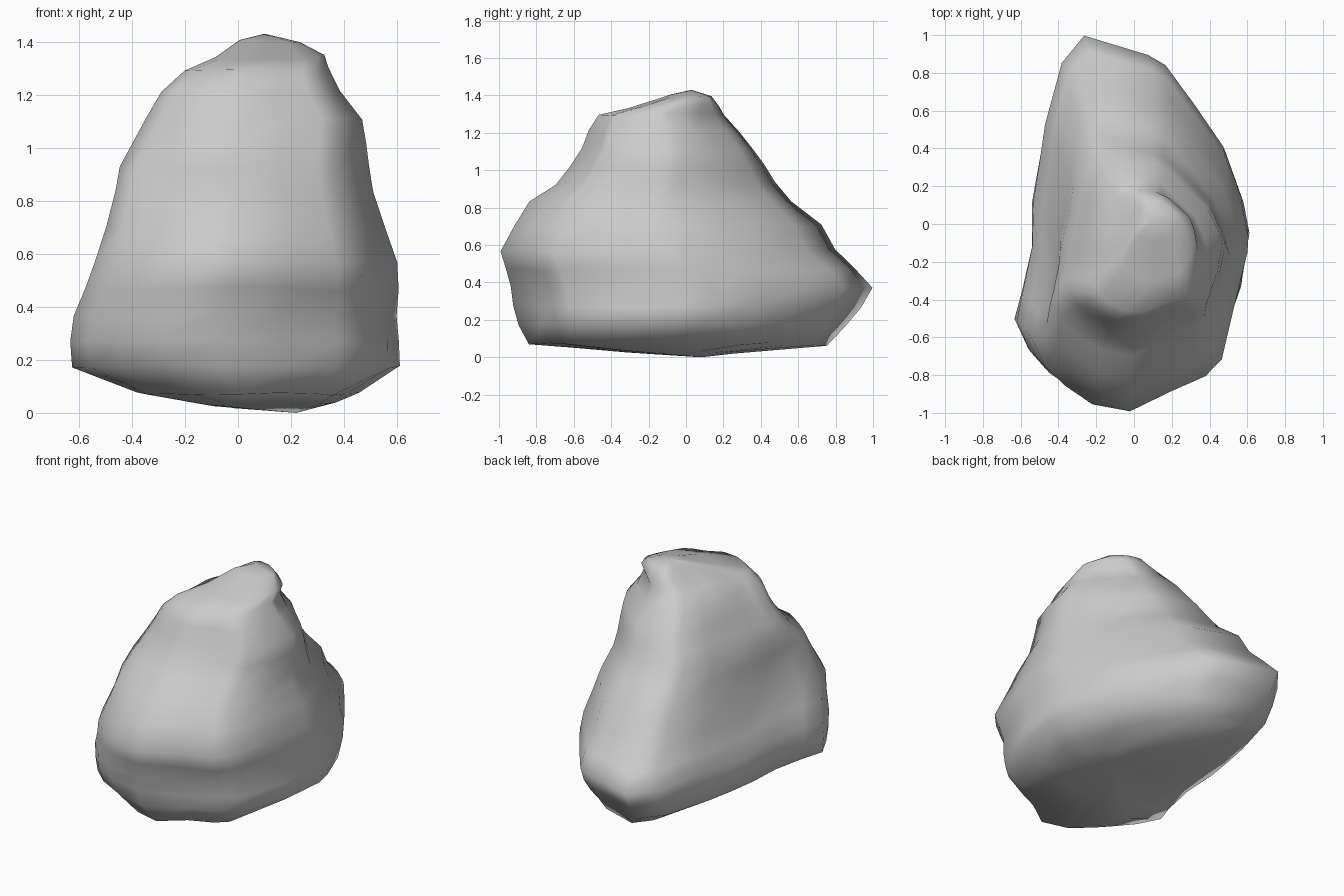
import bpy, bmesh
from mathutils import Vector, noise

cube = bpy.data.objects.get("Cube")
if cube:
    bpy.data.objects.remove(cube, do_unlink=True)

# Grey stone material
stone = bpy.data.materials.new("grey stone")
stone.use_nodes = True
grey = (0.6, 0.6, 0.6, 1)
stone.diffuse_color = grey
stone.node_tree.nodes["Principled BSDF"].inputs["Base Color"].default_value = grey

# Plan outline of the boulder, counter-clockwise from the back tip
outline = [(-.27, 1), (-.4, .86), (-.49, .52), (-.52, .3), (-.55, .1), (-.56, -.15),
           (-.6, -.4), (-.64, -.56), (-.57, -.72), (-.46, -.83), (-.29, -.95),
           (-.06, -1), (.17, -.87), (.38, -.78), (.48, -.69), (.57, -.36),
           (.63, -.05), (.6, .1), (.5, .4), (.34, .62), (.18, .83), (.08, .9)]

# Height, then the extents of the stone there: x min, x max, y min, y max
levels = [(.03, -.1, .36, -.4, .25), (.07, -.38, .45, -.84, .76),
          (.17, -.62, .62, -.89, .86), (.27, -.63, .62, -.92, .95),
          (.37, -.62, .605, -.94, 1), (.47, -.57, .6, -.97, .92),
          (.57, -.53, .59, -1, .8), (.7, -.485, .55, -.92, .73),
          (.83, -.455, .51, -.83, .56), (.93, -.44, .49, -.69, .47),
          (1.02, -.39, .48, -.62, .42), (1.11, -.34, .47, -.56, .36),
          (1.21, -.29, .39, -.52, .28), (1.3, -.2, .35, -.47, .2),
          (1.345, -.08, .33, -.3, .17), (1.4, 0, .22, -.08, .13)]


def fit(value, low, high, new_low, new_high):
    return new_low + (value - low) / (high - low) * (new_high - new_low)


def weathered(point):
    # Small uneven dents, fading at the underside and the summit
    return point + noise.noise_vector(point * 3.2) * .022


bm = bmesh.new()
rings = []
for z, x0, x1, y0, y1 in levels:
    ring = []
    for x, y in outline:
        p = Vector((fit(x, -.64, .63, x0, x1), fit(y, -1, 1, y0, y1), z))
        ring.append(bm.verts.new(weathered(p)))
    rings.append(ring)

# Sides
count = len(outline)
for low, high in zip(rings, rings[1:]):
    for i in range(count):
        j = (i + 1) % count
        bm.faces.new((low[i], low[j], high[j], high[i]))

# Underside point and summit
for ring, tip in ((rings[0], (.22, .08, 0)), (rings[-1], (.1, .03, 1.43))):
    centre = bm.verts.new(tip)
    for i in range(count):
        bm.faces.new((ring[i], ring[(i + 1) % count], centre))
bmesh.ops.recalc_face_normals(bm, faces=bm.faces)
for face in bm.faces:
    face.smooth = True

mesh = bpy.data.meshes.new("boulder")
bm.to_mesh(mesh)
bm.free()
mesh.materials.append(stone)
boulder = bpy.data.objects.new("boulder", mesh)
bpy.context.collection.objects.link(boulder)
